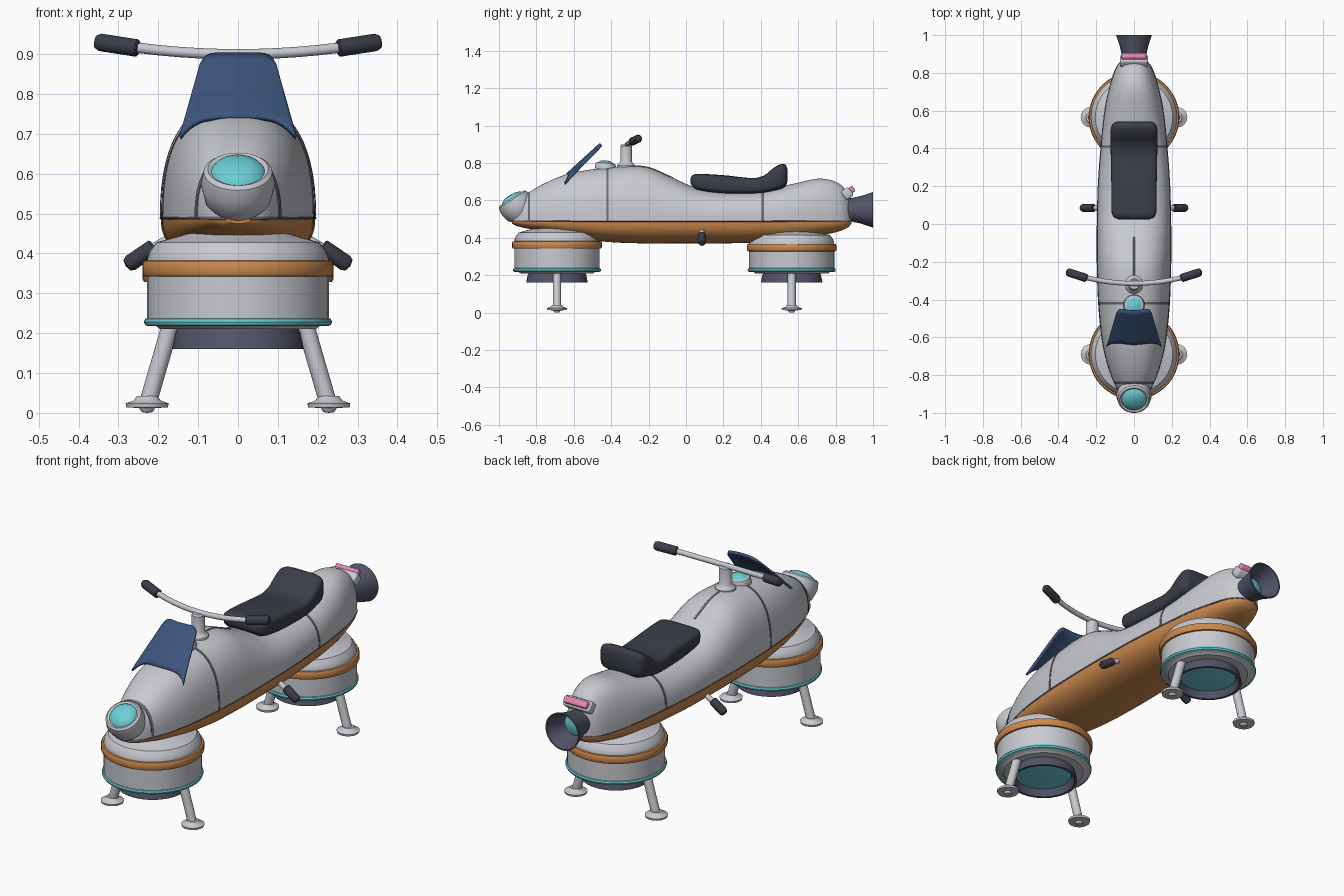
import bpy, bmesh, math
from mathutils import Vector

cube = bpy.data.objects.get("Cube")
if cube:
    bpy.data.objects.remove(cube, do_unlink=True)


def material(name, r, g, b):
    m = bpy.data.materials.new(name)
    m.use_nodes = True
    m.diffuse_color = (r, g, b, 1)
    m.node_tree.nodes["Principled BSDF"].inputs["Base Color"].default_value = (r, g, b, 1)
    return m


GREY = material("light grey", .58, .59, .63)
ORANGE = material("orange", .60, .25, .075)
CYAN = material("cyan", .15, .62, .67)
NAVY = material("navy glass", .045, .09, .20)
DARK = material("dark rubber", .043, .047, .066)
SLATE = material("slate metal", .085, .09, .14)
PINK = material("pink", .78, .24, .42)
SEAM = material("seam grey", .14, .14, .155)


def finish(obj, mat, angle=35):
    obj.data.materials.clear()
    obj.data.materials.append(mat)
    bpy.ops.object.select_all(action='DESELECT')
    obj.select_set(True)
    bpy.context.view_layer.objects.active = obj
    bpy.ops.object.shade_smooth_by_angle(angle=math.radians(angle))
    return obj


def from_bmesh(name, bm, mat, angle=35):
    bmesh.ops.recalc_face_normals(bm, faces=bm.faces)
    mesh = bpy.data.meshes.new(name)
    bm.to_mesh(mesh)
    bm.free()
    obj = bpy.data.objects.new(name, mesh)
    bpy.context.collection.objects.link(obj)
    return finish(obj, mat, angle)


def lathe(name, profile, mat, loc=(0, 0, 0), axis=(0, 0, 1), seg=48):
    """Spin (radius, height) points around an axis through loc."""
    rot = Vector(axis).to_track_quat('Z', 'Y')
    bm = bmesh.new()
    rings = []
    for r, h in profile:
        n = seg if r > 0 else 1
        rings.append([bm.verts.new(rot @ Vector((r * math.cos(math.tau * i / n),
                      r * math.sin(math.tau * i / n), h)) + Vector(loc)) for i in range(n)])
    for a, b in zip(rings, rings[1:]):
        for i in range(seg):
            j = (i + 1) % seg
            quad = [a[i % len(a)], a[j % len(a)], b[j % len(b)], b[i % len(b)]]
            bm.faces.new(list(dict.fromkeys(quad)))
    return from_bmesh(name, bm, mat)


def at(keys, y):
    """Smoothly interpolate the station values at position y."""
    i = max(k for k in range(len(keys) - 1) if keys[k][0] <= y or k == 0)
    a, b = keys[i], keys[i + 1]
    before, after = keys[max(i - 1, 0)], keys[min(i + 2, len(keys) - 1)]
    d = b[0] - a[0]
    t = (y - a[0]) / d
    out = []
    for c in range(1, len(a)):
        m0 = (b[c] - before[c]) / (b[0] - before[0]) * d
        m1 = (after[c] - a[c]) / (after[0] - a[0]) * d
        out.append((1 + 2 * t) * (1 - t) ** 2 * a[c] + t * (1 - t) ** 2 * m0
                   + t * t * (3 - 2 * t) * b[c] + t * t * (t - 1) * m1)
    return out


def loft(name, keys, mat, power, full=False, ys=None, grow=0, n=32):
    """Skin superellipse sections; keys are (y, half width, base z, crown z)."""
    if not ys:
        ys = [a[0] + (b[0] - a[0]) * k / 5 for a, b in zip(keys, keys[1:]) for k in range(5)]
        ys.append(keys[-1][0])
    bm = bmesh.new()
    rings = []
    for y in ys:
        w, z0, z1 = at(keys, y)
        mid, half = ((z0 + z1) / 2, (z1 - z0) / 2) if full else (z0, z1 - z0)
        ring = []
        for i in range(n):
            ang = math.tau * i / n if full else math.pi * i / (n - 1)
            c, s = math.cos(ang), math.sin(ang)
            px = math.copysign(abs(c) ** (2 / power), c) * (w + grow)
            pz = math.copysign(abs(s) ** (2 / power), s) * (half + math.copysign(grow, half))
            ring.append(bm.verts.new((px, y, mid + pz)))
        rings.append(ring)
    for a, b in zip(rings, rings[1:]):
        for i in range(n):
            j = (i + 1) % n
            bm.faces.new((a[i], a[j], b[j], b[i]))
    bm.faces.new(rings[0])
    bm.faces.new(rings[-1])
    return from_bmesh(name, bm, mat, 45)


def tube(name, points, radius, mat):
    curve = bpy.data.curves.new(name, 'CURVE')
    curve.dimensions = '3D'
    curve.bevel_depth, curve.bevel_resolution, curve.use_fill_caps = radius, 4, True
    spline = curve.splines.new('POLY')
    spline.points.add(len(points) - 1)
    for p, co in zip(spline.points, points):
        p.co = (*co, 1)
    obj = bpy.data.objects.new(name, curve)
    bpy.context.collection.objects.link(obj)
    bpy.ops.object.select_all(action='DESELECT')
    obj.select_set(True)
    bpy.context.view_layer.objects.active = obj
    bpy.ops.object.convert(target='MESH')
    return finish(bpy.context.object, mat)


def grip(name, start, end, r):
    d = Vector(end) - Vector(start)
    h = d.length
    lathe(name, [(0, 0), (r * .8, 0), (r, r * .2), (r, h - r * .7), (r * .75, h - r * .2), (0, h)],
          DARK, start, d, 24)


def box(name, size, loc, tilt, mat, bevel):
    bm = bmesh.new()
    bmesh.ops.create_cube(bm, size=1)
    bmesh.ops.scale(bm, vec=size, verts=bm.verts)
    bmesh.ops.bevel(bm, geom=bm.edges[:], offset=bevel, segments=3, profile=.5, affect='EDGES')
    obj = from_bmesh(name, bm, mat)
    obj.location, obj.rotation_euler.x = loc, tilt


# Hull stations: y, half width, keel z, crown z
HULL = [(-.93, .03, .475, .54), (-.91, .065, .465, .58), (-.85, .10, .45, .635),
        (-.75, .138, .43, .695), (-.62, .168, .405, .745), (-.42, .188, .378, .775),
        (-.22, .195, .37, .78), (-.08, .196, .37, .725), (.05, .194, .37, .67),
        (.2, .19, .37, .65), (.41, .175, .377, .655), (.6, .155, .393, .695),
        (.72, .13, .413, .717), (.82, .098, .435, .69), (.865, .065, .455, .635),
        (.885, .03, .475, .57)]
BELT = .49
upper = [(y, w, BELT, top) for y, w, low, top in HULL]
loft("upper_hull", upper, GREY, 2.5)
loft("lower_hull", [(y, w - .002, BELT, low) for y, w, low, top in HULL], ORANGE, 2.4)
loft("belt_seam", [(y, w + .002, BELT - .006, BELT + .004) for y, w, low, top in HULL],
     SEAM, 8, full=True, n=16)
for name, y in (("nose_seam", -.84), ("front_seam", -.42), ("rear_seam", .41)):
    loft(name, upper, SEAM, 2.5, ys=[y - .006, y + .006], grow=.002)
tube("spine_seam", [(0, y / 100, at(upper, y / 100)[2] - .003) for y in range(-27, -6, 2)], .006, SEAM)

# Seat
loft("seat", [(.025, .085, .69, .72), (.035, .105, .675, .735), (.06, .118, .655, .742),
              (.2, .12, .635, .735), (.36, .123, .635, .72), (.42, .124, .64, .735),
              (.47, .124, .65, .775), (.51, .122, .66, .795), (.535, .108, .68, .788),
              (.542, .09, .70, .77)], DARK, 4.5, full=True)

# Headlight
look = (0, -.54, .84)
lamp = (0, -.928, .605)
lathe("headlight_housing", [(0, -.13), (.05, -.122), (.082, -.085), (.093, -.035), (.086, 0),
                            (.076, .008), (.066, .002), (0, 0)], GREY, lamp, look)
lathe("headlight_lens", [(.067, .002), (.058, .014), (.035, .024), (0, .028)], CYAN, lamp, look)

# Windshield: a bowed sheet with an arched lower edge
bm = bmesh.new()
N, M = 24, 10
rows = []
for j in range(M + 1):
    v = j / M
    row = []
    for i in range(N + 1):
        u = 2 * i / N - 1
        x = u * (.145 - .05 * v)
        z = (.74 - .05 * u ** 4) * (1 - v) + (.90 - .03 * u ** 8) * v
        row.append(bm.verts.new((x, -.46 - 1.1 * (.9 - z) + 2 * x * x, z)))
    rows.append(row)
for a, b in zip(rows, rows[1:]):
    for i in range(N):
        bm.faces.new((a[i], a[i + 1], b[i + 1], b[i]))
shield = from_bmesh("windshield", bm, NAVY)
solid = shield.modifiers.new("thickness", 'SOLIDIFY')
solid.thickness, solid.offset = .012, 0

# Gauge and steering
dial, tilt = (0, -.432, .765), (0, .12, 1)
lathe("gauge_housing", [(.056, 0), (.056, .022), (.05, .034), (.04, .037), (0, .037)], GREY, dial, tilt)
lathe("gauge_lens", [(.041, .036), (.03, .044), (0, .05)], CYAN, dial, tilt)
lathe("steering_stem", [(.05, .76), (.048, .788), (.036, .80), (.031, .81), (.031, .892),
                        (.025, .9), (0, .9)], GREY, (0, -.32, 0))
tube("handlebar", [(x / 20, -.315 + .03 * (x / 5) ** 2, .90 + .016 * (x / 5) ** 2)
                   for x in range(-5, 6)], .013, GREY)

# Grips and foot pegs on both sides
for side, s in (("left", 1), ("right", -1)):
    grip(side + "_hand_grip", (s * .25, -.287, .915), (s * .36, -.252, .932), .022)
    tube(side + "_peg_rod", [(s * .13, .085, .46), (s * .23, .085, .402)], .013, GREY)
    grip(side + "_foot_peg", (s * .21, .085, .417), (s * .282, .085, .368), .021)

# Tail light and rear thruster
box("tail_light_housing", (.15, .055, .05), (0, .862, .637), math.radians(-50), GREY, .012)
box("tail_light", (.13, .034, .04), (0, .882, .654), math.radians(-50), PINK, .008)
lathe("rear_thruster", [(0, -.02), (.06, -.02), (.064, .02), (.075, .07), (.095, .13), (.088, .13),
                        (.066, .07), (.055, .03), (0, .03)], SLATE, (0, .87, .55), (0, 1, 0))
lathe("rear_thruster_glow", [(.054, .034), (.03, .045), (0, .05)], CYAN, (0, .87, .55), (0, 1, 0))

# Hover pods with landing legs
for end, y, lift in (("front", -.69, 0), ("rear", .565, -.014)):
    c = (0, y, 0)
    top = (0, y, lift)
    lathe(end + "_pod_cap", [(.228, .37), (.227, .388), (.222, .405), (.205, .428), (.125, .45),
                             (.11, .458), (0, .458)], GREY, top)
    lathe(end + "_pod_ring", [(.222, .341), (.236, .343), (.24, .35), (.24, .374), (.236, .381),
                              (.222, .383)], ORANGE, top)
    lathe(end + "_pod_drum", [(0, .21), (.195, .21), (.205, .218), (.228, .222), (.228, .36)], GREY, c)
    lathe(end + "_pod_band", [(.226, .218), (.233, .22), (.236, .228), (.233, .236), (.226, .238)],
          CYAN, c)
    lathe(end + "_pod_nozzle", [(.15, .215), (.157, .2), (.165, .16), (.152, .16), (.138, .198),
                                (0, .198)], SLATE, c)
    lathe(end + "_pod_glow", [(.136, .194), (.07, .186), (0, .183)], CYAN, c)
    for side, s in (("left", 1), ("right", -1)):
        tube(f"{end}_{side}_leg", [(s * .168, y, .225), (s * .226, y, .025)], .022, GREY)
        lathe(f"{end}_{side}_foot", [(0, 0), (.014, .002), (.02, .012), (.052, .014), (.054, .024),
                                     (.034, .031), (.026, .042), (0, .042)], GREY, (s * .228, y, 0), seg=32)
